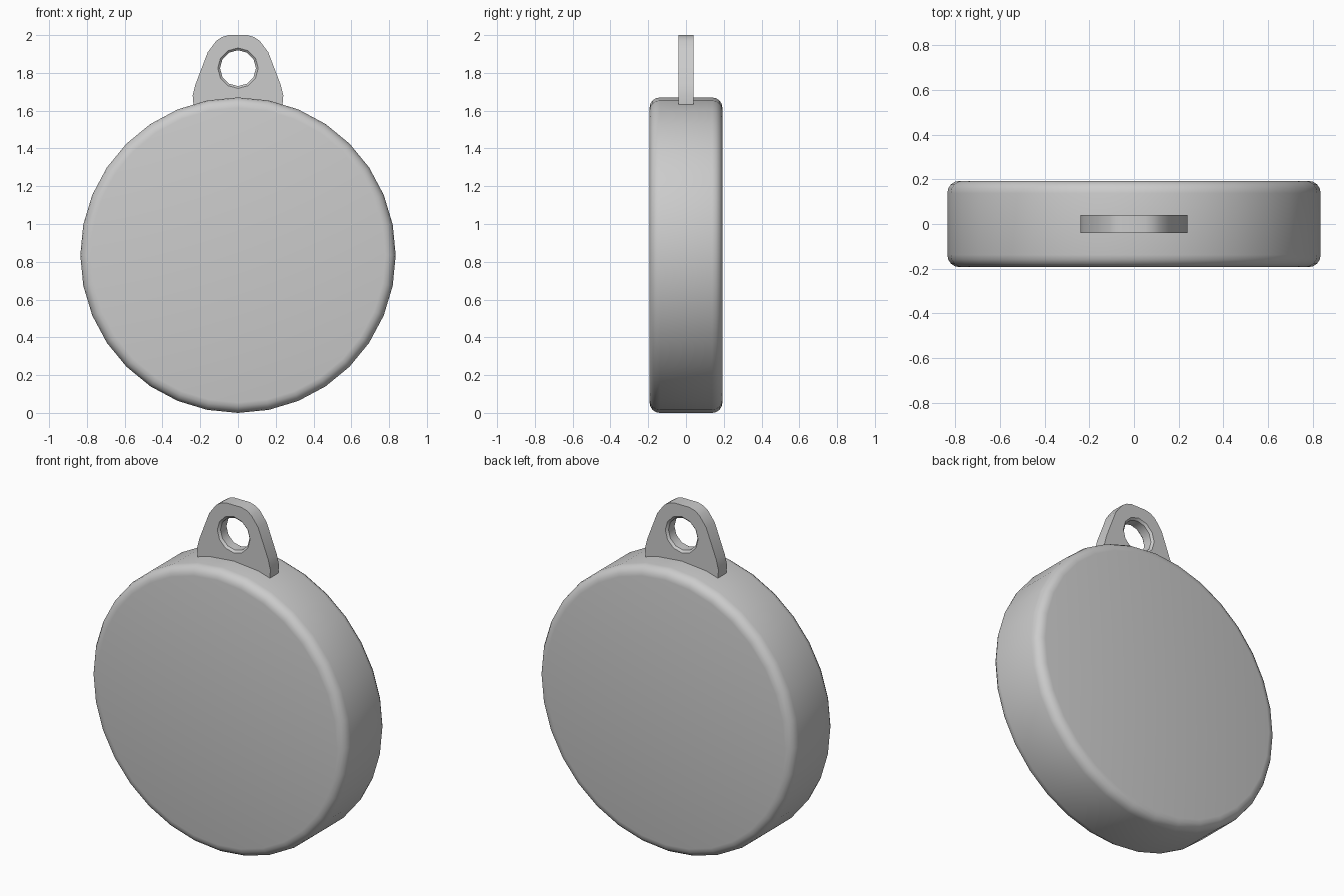
import bpy, bmesh, math

if "Cube" in bpy.data.objects:
    bpy.data.objects.remove(bpy.data.objects["Cube"])

def finish(bm, name):
    bmesh.ops.recalc_face_normals(bm, faces=bm.faces)
    me = bpy.data.meshes.new(name)
    bm.to_mesh(me)
    bm.free()
    ob = bpy.data.objects.new(name, me)
    bpy.context.collection.objects.link(ob)
    bpy.ops.object.select_all(action='DESELECT')
    ob.select_set(True)
    bpy.context.view_layer.objects.active = ob
    bpy.ops.object.shade_smooth_by_angle(angle=math.radians(32))

def loop(bm, pts, y):
    return [bm.verts.new((x, y, z)) for x, z in pts]

def circle(r, zc, n):
    return [(r * math.sin(2 * math.pi * i / n), zc - r * math.cos(2 * math.pi * i / n)) for i in range(n)]

def bridge(bm, a, b):
    n = len(a)
    for i in range(n):
        bm.faces.new((a[i], a[(i + 1) % n], b[(i + 1) % n], b[i]))

# Round disc with rolled rims
R, H, B, STEPS, SIDES = 0.835, 0.193, 0.055, 4, 32
arc = [math.pi / 2 * i / STEPS for i in range(STEPS + 1)]
half = [(R - B + B * math.sin(a), -H + B - B * math.cos(a)) for a in arc]
profile = half + [(r, -y) for r, y in reversed(half)]
bm = bmesh.new()
rings = [loop(bm, circle(r, R, SIDES), y) for r, y in profile]
for a, b in zip(rings, rings[1:]):
    bridge(bm, a, b)
bm.faces.new(rings[0])
bm.faces.new(rings[-1])
finish(bm, "disc_body")

# Hanging tab with a chamfered hole
T, C = 0.04, 0.012
right = [(0.235, 1.62), (0.24, 1.68), (0.225, 1.74), (0.16, 1.91),
         (0.115, 1.97), (0.085, 1.99), (0.05, 2.0)]
outline = right + [(-x, z) for x, z in reversed(right)]
bm = bmesh.new()
outer = [loop(bm, outline, y) for y in (-T, T)]
hole = [loop(bm, circle(r, 1.825, 12), y)
        for r, y in ((0.107, -T), (0.095, -T + C), (0.095, T - C), (0.107, T))]
bridge(bm, *outer)
for a, b in zip(hole, hole[1:]):
    bridge(bm, a, b)
for o, h in ((outer[0], hole[0]), (outer[1], hole[-1])):
    edges = [bm.edges.get((l[i - 1], l[i])) for l in (o, h) for i in range(len(l))]
    bmesh.ops.triangle_fill(bm, use_beauty=True, use_dissolve=False, edges=edges)
finish(bm, "hanging_tab")
